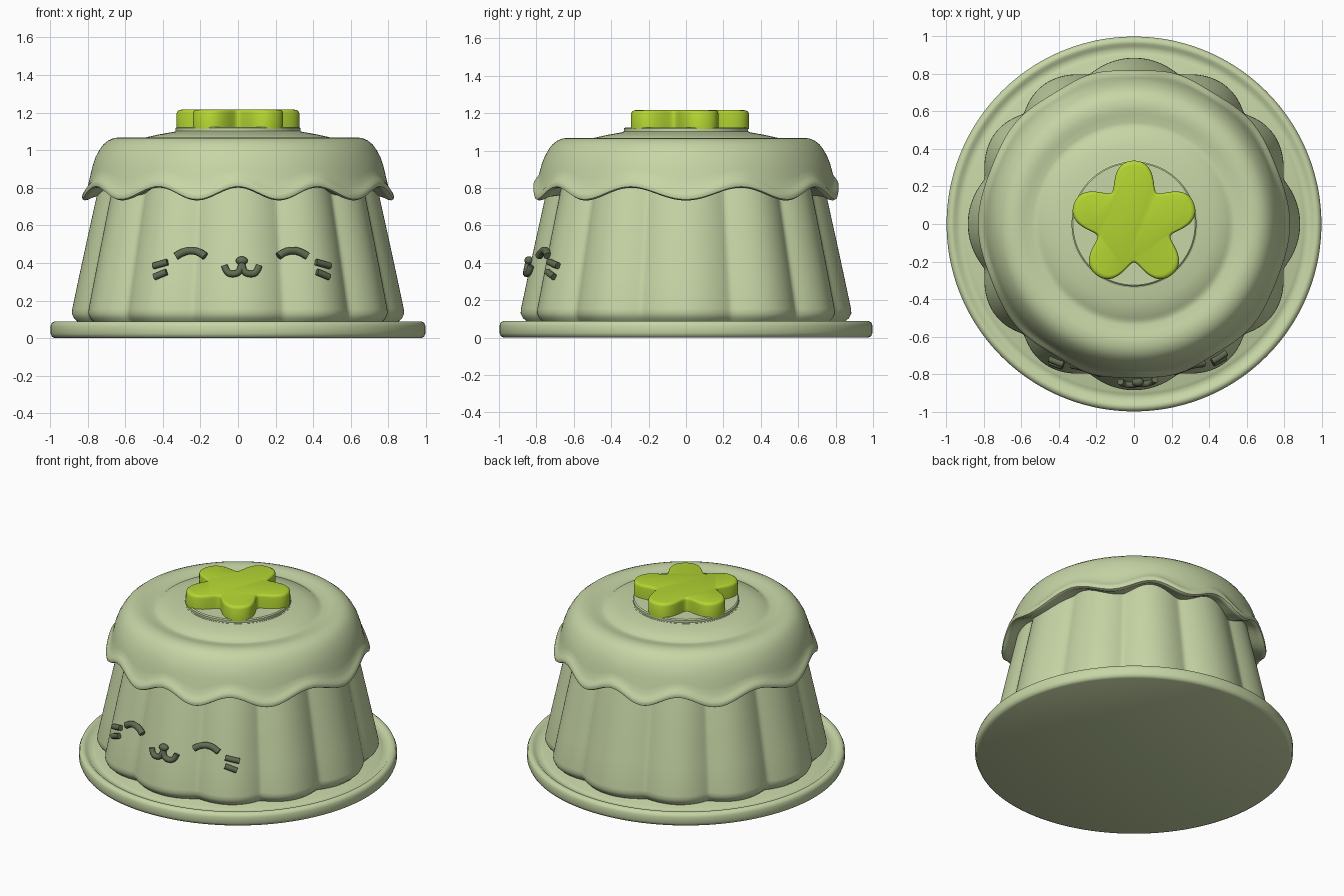
import bpy, bmesh
from math import sin, cos, pi, radians, asin

if "Cube" in bpy.data.objects:
    bpy.data.objects.remove(bpy.data.objects["Cube"])


def material(name, rgb):
    m = bpy.data.materials.new(name)
    m.diffuse_color = (*rgb, 1)
    m.use_nodes = True
    m.node_tree.nodes["Principled BSDF"].inputs["Base Color"].default_value = m.diffuse_color
    return m


SAGE = material("sage green", (0.57, 0.67, 0.38))
LIME = material("lime green", (0.46, 0.68, 0.032))
DARK = material("dark olive", (0.12, 0.15, 0.085))


def finish(bm, name, mat, angle=40):
    bmesh.ops.recalc_face_normals(bm, faces=bm.faces)
    me = bpy.data.meshes.new(name)
    bm.to_mesh(me)
    bm.free()
    ob = bpy.data.objects.new(name, me)
    bpy.context.collection.objects.link(ob)
    me.materials.append(mat)
    bpy.ops.object.select_all(action='DESELECT')
    ob.select_set(True)
    bpy.context.view_layer.objects.active = ob
    bpy.ops.object.shade_smooth_by_angle(angle=radians(angle))
    return ob


def lathe(name, profile, mat, shape=None, n=240, angle=40):
    """Revolve (r, z) points; shape(r, z, t) bends them. Angle t = 0 is the front."""
    bm = bmesh.new()
    rings = []
    for r, z in profile:
        ring = []
        for i in range(n):
            t = 2 * pi * i / n
            rr, zz = shape(r, z, t) if shape else (r, z)
            ring.append(bm.verts.new((rr * sin(t), -rr * cos(t), zz)))
        rings.append(ring)
    for a, b in zip(rings, rings[1:]):
        for i in range(n):
            j = (i + 1) % n
            bm.faces.new((a[i], a[j], b[j], b[i]))
    bm.faces.new(rings[0])
    bm.faces.new(rings[-1])
    return finish(bm, name, mat, angle)


# Plate with a raised rim and a groove inside it
lathe("plate", [(0.975, 0), (0.99, 0.008), (0.997, 0.025), (0.997, 0.065), (0.99, 0.082),
                (0.975, 0.09), (0.958, 0.088), (0.945, 0.076), (0.92, 0.072), (0.905, 0.076),
                (0.89, 0.083)], SAGE)


# Fluted body with twelve lobes, slightly wider at the sides
def flute(r, z, t):
    p = 6 * (t - radians(2) * sin(4 * t))
    lobe = ((cos(p) ** 2 + 0.008) / 1.008) ** 0.42
    return r * (1 - 0.068 * (1 - lobe)), z


lathe("fluted_body", [(0.83, 0.065), (0.85, 0.085), (0.872, 0.105), (0.884, 0.13), (0.882, 0.155),
                      (0.845, 0.33), (0.805, 0.515), (0.742, 0.8), (0.70, 0.95)], SAGE, flute, 360)


# Icing cap with ten drips along its lower edge, stretched at the sides
def drip(r, z, t):
    w = max(0, min(1, (0.95 - z) / 0.12))
    wave = cos(10 * (t + radians(5) * sin(2 * t))) * w
    return r - 0.007 * wave, z + 0.034 * wave


lathe("icing_cap", [(0.33, 1.10), (0.42, 1.084), (0.50, 1.066), (0.515, 1.054), (0.54, 1.054),
                    (0.58, 1.062), (0.61, 1.068), (0.635, 1.068), (0.662, 1.064), (0.69, 1.052),
                    (0.715, 1.032), (0.737, 1.002), (0.757, 0.965), (0.773, 0.92), (0.784, 0.875),
                    (0.793, 0.84), (0.807, 0.818), (0.818, 0.803), (0.823, 0.788), (0.82, 0.773),
                    (0.808, 0.767), (0.79, 0.771), (0.76, 0.785), (0.66, 0.80)], SAGE, drip)

# Round base under the star
lathe("star_base", [(0.338, 1.08), (0.338, 1.10), (0.332, 1.103), (0.332, 1.118), (0.325, 1.124)],
      SAGE, n=128)


# Rounded star topper
def star(r, z, t):
    return r * (0.282 - 0.066 * cos(5 * t) - 0.011 * cos(10 * t)), z


lathe("star_topper", [(1, 1.115), (1, 1.198), (0.985, 1.208), (0.955, 1.214), (0.92, 1.216)],
      LIME, star, 160)


# Face details: tubes laid on the body surface, bridging the grooves
def on_body(x, z):
    r0 = 0.882 - (z - 0.155) * 0.216
    r = r0
    for _ in range(5):
        t = asin(x / r)
        r = max(flute(r0, z, t)[0], 0.975 * r0) + 0.014
    return x, -r * cos(t), z


def tube(name, pts, radius=0.019):
    cu = bpy.data.curves.new(name, 'CURVE')
    cu.dimensions = '3D'
    cu.bevel_depth = radius
    cu.bevel_resolution = 3
    cu.use_fill_caps = True
    cu.resolution_u = 6
    sp = cu.splines.new('NURBS')
    sp.points.add(len(pts) - 1)
    for p, (x, z) in zip(sp.points, pts):
        p.co = (*on_body(x, z), 1)
    sp.order_u = min(3, len(pts))
    sp.use_endpoint_u = True
    ob = bpy.data.objects.new(name, cu)
    bpy.context.collection.objects.link(ob)
    cu.materials.append(DARK)


MID = 0.02   # the face sits slightly right of centre
for side, s in (("left", -1), ("right", 1)):
    def place(pts):
        return [(MID + s * x, z) for x, z in pts]
    tube(side + "_eye", place([(0.195, 0.436), (0.225, 0.459), (0.27, 0.468), (0.315, 0.459), (0.35, 0.436)]), 0.021)
    tube(side + "_upper_whisker", place([(0.395, 0.405), (0.43, 0.395), (0.47, 0.384)]), 0.018)
    tube(side + "_lower_whisker", place([(0.40, 0.352), (0.43, 0.341), (0.465, 0.325)]), 0.018)
    tube(side + "_mouth_curve", place([(0, 0.40), (0.005, 0.36), (0.035, 0.34), (0.08, 0.345), (0.092, 0.385)]), 0.018)

# Nose
bm = bmesh.new()
bmesh.ops.create_uvsphere(bm, u_segments=24, v_segments=12, radius=1)
for v in bm.verts:
    v.co = (v.co.x * 0.032, v.co.y * 0.024, v.co.z * 0.023)
nose = finish(bm, "nose", DARK, 60)
nose.location = on_body(MID, 0.412)
